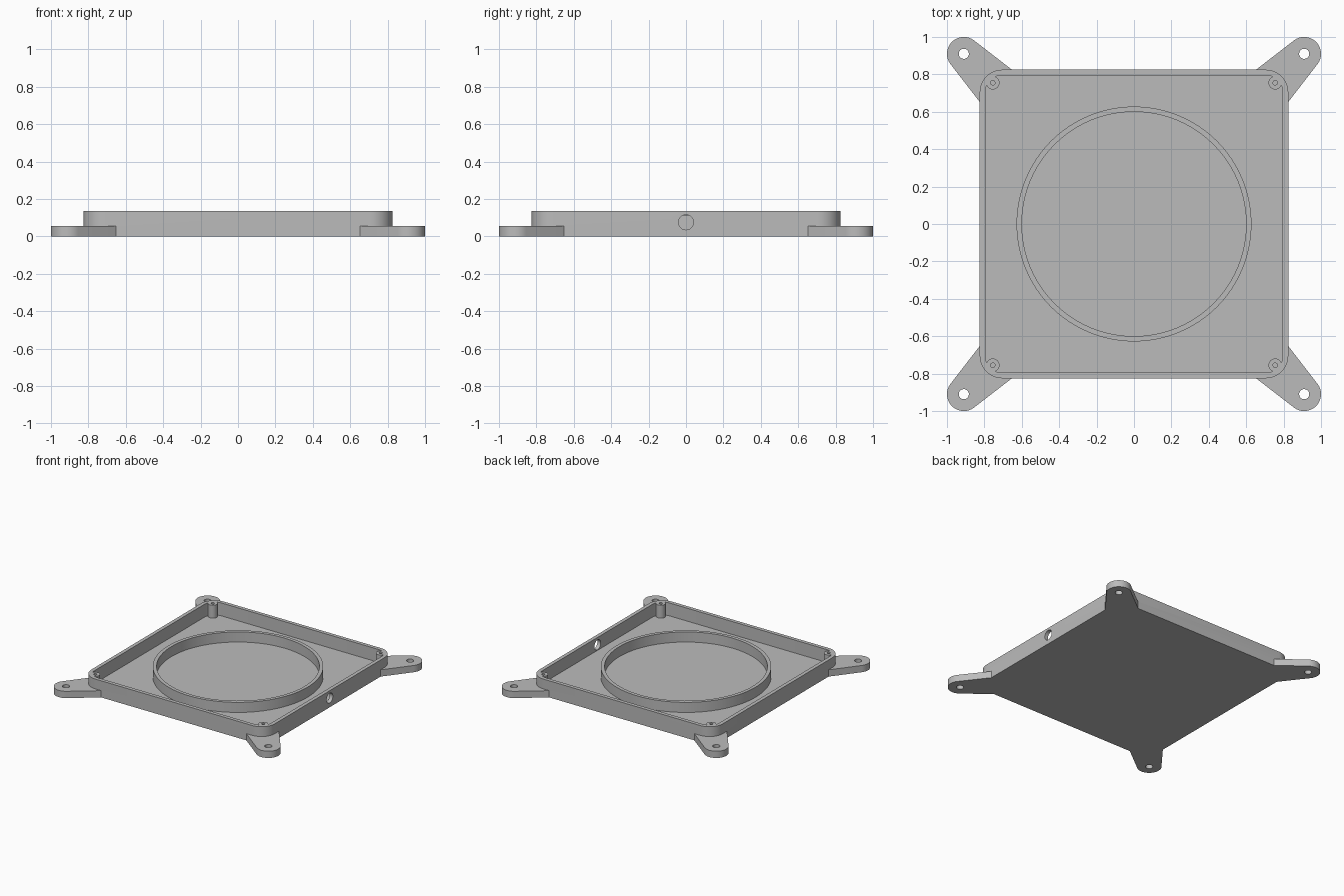
import bpy, bmesh, math

if "Cube" in bpy.data.objects:
    bpy.data.objects.remove(bpy.data.objects["Cube"])

grey = bpy.data.materials.new("plain grey")
grey.diffuse_color = (0.5, 0.5, 0.5, 1)
grey.use_nodes = True
grey.node_tree.nodes["Principled BSDF"].inputs["Base Color"].default_value = grey.diffuse_color


def prism(name, pts, z0, z1):
    """Extrude a closed 2D outline from z0 to z1."""
    bm = bmesh.new()
    face = bm.faces.new([bm.verts.new((x, y, z0)) for x, y in pts])
    ext = bmesh.ops.extrude_face_region(bm, geom=[face])["geom"]
    bmesh.ops.translate(bm, vec=(0, 0, z1 - z0),
                        verts=[v for v in ext if isinstance(v, bmesh.types.BMVert)])
    bmesh.ops.recalc_face_normals(bm, faces=bm.faces)
    me = bpy.data.meshes.new(name)
    bm.to_mesh(me)
    bm.free()
    ob = bpy.data.objects.new(name, me)
    bpy.context.collection.objects.link(ob)
    me.materials.append(grey)
    return ob


def arc(cx, cy, r, a0, a1, n):
    return [(cx + r * math.cos(math.radians(a0 + (a1 - a0) * i / n)),
             cy + r * math.sin(math.radians(a0 + (a1 - a0) * i / n))) for i in range(n + 1)]


def circle(cx, cy, r, n=32):
    return arc(cx, cy, r, 0, 360, n)[:-1]


def rounded_square(half, r):
    c = half - r
    return [p for k, (sx, sy) in enumerate([(1, 1), (-1, 1), (-1, -1), (1, -1)])
            for p in arc(sx * c, sy * c, r, 90 * k, 90 * k + 90, 12)]


def combine(ob, tool, op):
    """Apply a boolean and remove the tool."""
    m = ob.modifiers.new(op, "BOOLEAN")
    m.object, m.operation, m.solver = tool, op, "EXACT"
    bpy.context.view_layer.objects.active = ob
    bpy.ops.object.modifier_apply(modifier=m.name)
    bpy.data.objects.remove(tool)


corners = [(1, 1), (-1, 1), (-1, -1), (1, -1)]
HEIGHT, FLOOR, EAR = 0.135, 0.03, 0.055

# Tray block and tapered mounting ears
tray = prism("tray", rounded_square(0.825, 0.12), 0, HEIGHT)
ear_outline = [(0.65, 0.823)] + arc(0.91, 0.91, 0.09, 127.3, -37.3, 28) + [(0.823, 0.65)]
for sx, sy in corners:
    ear = prism("ear", [(sx * x, sy * y) for x, y in ear_outline], 0, EAR)
    combine(tray, ear, "UNION")

# Cavity that leaves a screw post standing in each corner
cavity = prism("cavity", rounded_square(0.795, 0.09), FLOOR, 0.3)
for sx, sy in corners:
    combine(cavity, prism("post", circle(sx * 0.755, sy * 0.755, 0.036), 0, 0.4), "DIFFERENCE")
combine(tray, cavity, "DIFFERENCE")

# Screw holes in posts and ears
for sx, sy in corners:
    combine(tray, prism("drill", circle(sx * 0.755, sy * 0.755, 0.012, 20), FLOOR, 0.3), "DIFFERENCE")
    combine(tray, prism("drill", circle(sx * 0.91, sy * 0.91, 0.027), -0.1, 0.3), "DIFFERENCE")

# Cable hole through the right wall
drill = prism("drill", circle(0, 0, 0.04), -0.1, 0.1)
drill.rotation_euler = (0, math.pi / 2, 0)
drill.location = (0.82, 0, 0.075)
bpy.context.view_layer.update()
combine(tray, drill, "DIFFERENCE")

# Round rim on the floor
ring = prism("floor_ring", circle(0, 0, 0.628, 96), FLOOR - 0.01, 0.112)
combine(ring, prism("bore", circle(0, 0, 0.6, 96), -0.1, 0.3), "DIFFERENCE")

# Smooth the curved walls, keep edges sharp
for ob in (tray, ring):
    bpy.ops.object.select_all(action="DESELECT")
    ob.select_set(True)
    bpy.context.view_layer.objects.active = ob
    bpy.ops.object.shade_smooth_by_angle(angle=math.radians(30))
